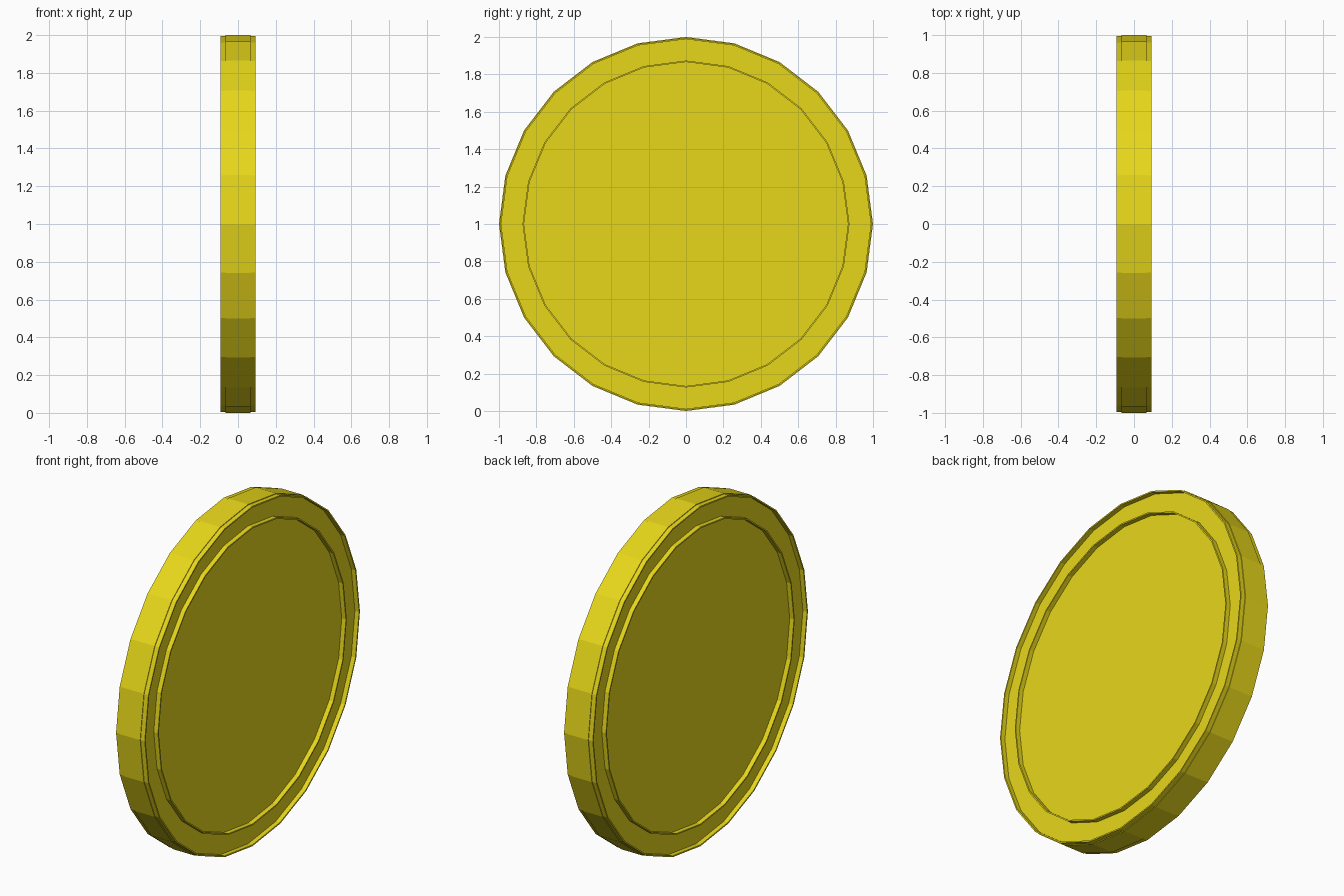
import bpy, bmesh
from math import pi, sin, cos

if "Cube" in bpy.data.objects:
    bpy.data.objects.remove(bpy.data.objects["Cube"])

SIDES = 24
HALF_T = 0.093     # half thickness out to the ridge tops
FLOOR = 0.066      # half thickness of the flat faces

gold = bpy.data.materials.new("gold")
gold.diffuse_color = (0.8, 0.68, 0.01, 1)
gold.use_nodes = True
gold.node_tree.nodes["Principled BSDF"].inputs["Base Color"].default_value = gold.diffuse_color


def lathe(name, profile, closed=False):
    """Revolve (x, radius) points about the x axis; open ends are capped."""
    bm = bmesh.new()
    rings = []
    for x, r in profile:
        rings.append([bm.verts.new((x, r * sin(2 * pi * i / SIDES), 1 + r * cos(2 * pi * i / SIDES)))
                      for i in range(SIDES)])
    pairs = list(zip(rings, rings[1:]))
    if closed:
        pairs.append((rings[-1], rings[0]))
    else:
        bm.faces.new(rings[0])
        bm.faces.new(rings[-1])
    for a, b in pairs:
        for i in range(SIDES):
            j = (i + 1) % SIDES
            bm.faces.new((a[i], a[j], b[j], b[i]))
    bmesh.ops.recalc_face_normals(bm, faces=bm.faces)
    mesh = bpy.data.meshes.new(name)
    bm.to_mesh(mesh)
    bm.free()
    mesh.materials.append(gold)
    obj = bpy.data.objects.new(name, mesh)
    bpy.context.collection.objects.link(obj)
    return obj


# Coin body with a thin raised lip round the edge of both faces
half = [(FLOOR, 0.988), (HALF_T, 0.988), (HALF_T, 0.996), (FLOOR, 0.996), (FLOOR, 1.0)]
lathe("coin_body", [(-x, r) for x, r in half] + [(x, r) for x, r in reversed(half)])

# Thin raised inner ring on each face
for side, label in ((1, "right"), (-1, "left")):
    lathe("inner_ring_" + label,
          [(side * x, r) for x, r in ((FLOOR - 0.004, 0.866), (HALF_T, 0.866),
                                      (HALF_T, 0.874), (FLOOR - 0.004, 0.874))], closed=True)
